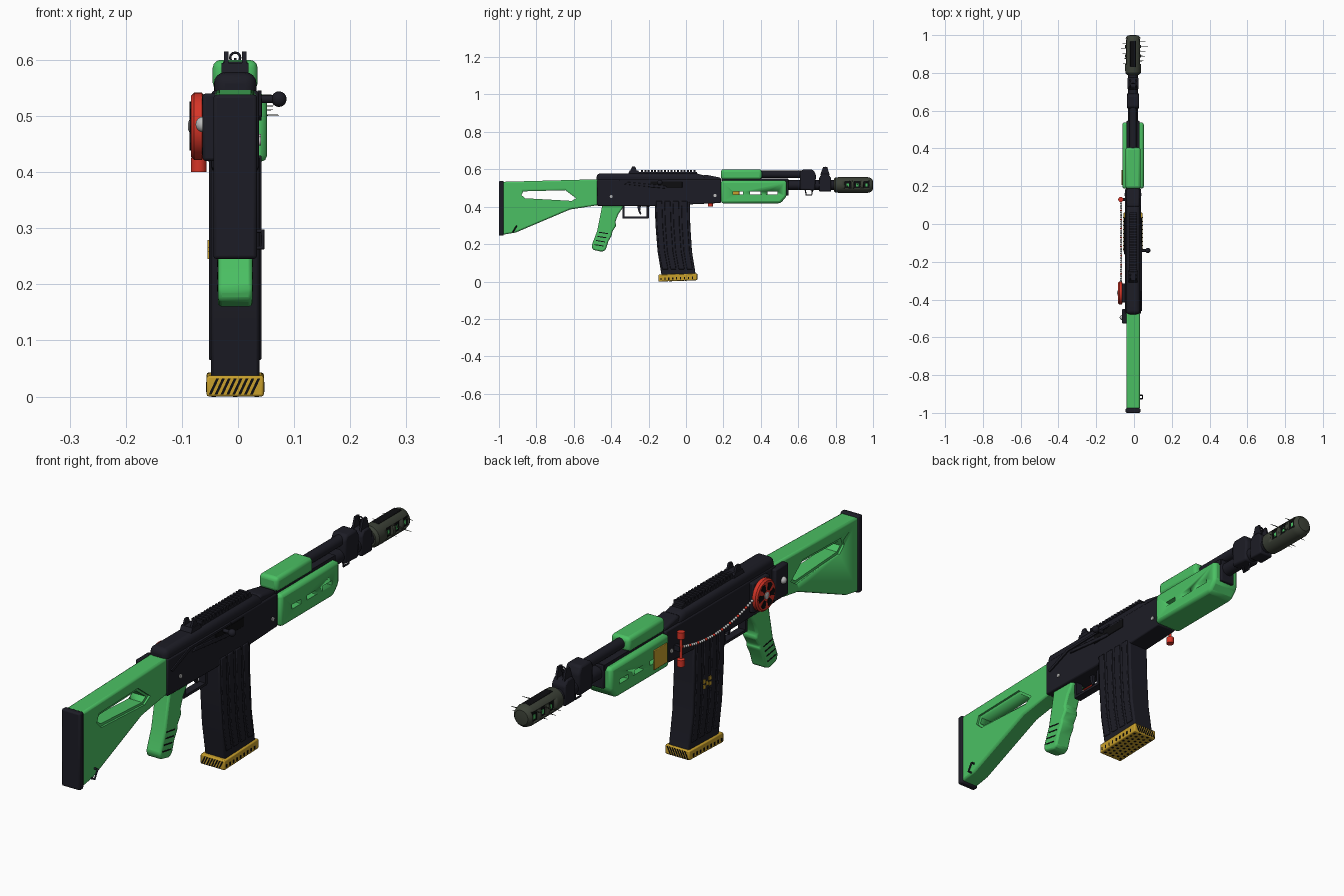
import bpy, bmesh, math, random
from mathutils import Vector, Matrix

random.seed(4)
CX = -0.005  # centre line of the rifle


def material(name, rgb):
    m = bpy.data.materials.new(name)
    m.diffuse_color = (*rgb, 1)
    return m


GREEN = material("bright green", (0.07, 0.53, 0.125))
BLACK = material("blue black", (0.012, 0.012, 0.019))
DARK = material("deep black", (0.004, 0.004, 0.005))
OLIVE = material("dark olive", (0.045, 0.053, 0.038))
RED = material("red", (0.68, 0.035, 0.02))
GOLD = material("gold", (0.58, 0.35, 0.025))
SILVER = material("silver", (0.5, 0.5, 0.5))


def finish(name, bm, mat, bevel=0, segs=2, smooth=True):
    bmesh.ops.recalc_face_normals(bm, faces=bm.faces)
    me = bpy.data.meshes.new(name)
    bm.to_mesh(me)
    bm.free()
    ob = bpy.data.objects.new(name, me)
    bpy.context.collection.objects.link(ob)
    me.materials.append(mat)
    if bevel:
        b = ob.modifiers.new("bevel", 'BEVEL')
        b.width, b.segments, b.limit_method = bevel, segs, 'ANGLE'
        b.angle_limit = math.radians(28)
    if smooth:
        bpy.ops.object.select_all(action='DESELECT')
        ob.select_set(True)
        bpy.context.view_layer.objects.active = ob
        bpy.ops.object.shade_smooth_by_angle(angle=math.radians(35))
    return ob


def prism(name, pts, a, b, mat, axis='x', bevel=0, segs=2):
    """Extrude a 2D outline from a to b along an axis."""
    put = {'x': lambda p, t: (t, p[0], p[1]), 'y': lambda p, t: (p[0], t, p[1]),
           'z': lambda p, t: (p[0], p[1], t)}[axis]
    bm = bmesh.new()
    lo = [bm.verts.new(put(p, a)) for p in pts]
    hi = [bm.verts.new(put(p, b)) for p in pts]
    bm.faces.new(lo)
    bm.faces.new(hi)
    for i in range(len(pts)):
        j = (i + 1) % len(pts)
        bm.faces.new((lo[i], lo[j], hi[j], hi[i]))
    return finish(name, bm, mat, bevel, segs)


def box(name, x, y, z, mat, bevel=0, segs=2):
    return prism(name, [(y[0], z[0]), (y[1], z[0]), (y[1], z[1]), (y[0], z[1])],
                 x[0], x[1], mat, 'x', bevel, segs)


def mid(w):
    return (CX - w, CX + w)


def lathe(name, prof, center, mat, axis='y', n=24):
    """Revolve (radius, distance) pairs; end caps are closed."""
    bm = bmesh.new()
    rings = []
    for r, d in prof:
        ring = []
        for i in range(n):
            t = 2 * math.pi * i / n
            u, v = r * math.cos(t), r * math.sin(t)
            p = {'x': (d, u, v), 'y': (u, d, v), 'z': (u, v, d)}[axis]
            ring.append(bm.verts.new(Vector(p) + Vector(center)))
        rings.append(ring)
    for A, B in zip(rings, rings[1:]):
        for i in range(n):
            bm.faces.new((A[i], A[(i + 1) % n], B[(i + 1) % n], B[i]))
    bm.faces.new(rings[0])
    bm.faces.new(rings[-1])
    return finish(name, bm, mat)


def ball(name, c, r, mat):
    bm = bmesh.new()
    bmesh.ops.create_uvsphere(bm, u_segments=14, v_segments=8, radius=r,
                              matrix=Matrix.Translation(c))
    return finish(name, bm, mat)


def wire(name, pts, r, mat, cyclic=False):
    cu = bpy.data.curves.new(name, 'CURVE')
    cu.dimensions, cu.bevel_depth, cu.bevel_resolution = '3D', r, 1
    s = cu.splines.new('POLY')
    s.points.add(len(pts) - 1)
    for p, q in zip(s.points, pts):
        p.co = (*q, 1)
    s.use_cyclic_u, cu.use_fill_caps = cyclic, True
    ob = bpy.data.objects.new(name, cu)
    bpy.context.collection.objects.link(ob)
    cu.materials.append(mat)
    return ob


def cut(ob, *cutters):
    for c in cutters:
        m = ob.modifiers.new("cut", 'BOOLEAN')
        m.operation, m.object, m.solver = 'DIFFERENCE', c, 'EXACT'
        c.hide_render = True
        c.hide_viewport = True


# Stock with a recessed window, butt plate and sling loop
stock = prism("stock", [(-0.98, 0.25), (-0.91, 0.262), (-0.62, 0.385), (-0.46, 0.41),
                        (-0.46, 0.547), (-0.98, 0.533)], *mid(0.036), GREEN, bevel=0.008)
hole = [(-0.88, 0.462), (-0.86, 0.445), (-0.61, 0.431), (-0.588, 0.445), (-0.645, 0.488), (-0.87, 0.482)]
rim = [(-0.893, 0.462), (-0.865, 0.435), (-0.605, 0.422), (-0.572, 0.443), (-0.645, 0.5), (-0.88, 0.494)]
cut(stock, prism("stock_hole_cutter", hole, -0.2, 0.2, GREEN),
    prism("stock_rim_cutter_right", rim, CX + 0.028, 0.2, GREEN),
    prism("stock_rim_cutter_left", rim, -0.2, CX - 0.028, GREEN))
box("butt_plate", mid(0.039), (-1.0, -0.975), (0.245, 0.538), BLACK, 0.006)
wire("sling_loop", [(0.03, -0.925, 0.265), (0.044, -0.925, 0.265), (0.044, -0.907, 0.295), (0.03, -0.907, 0.295)],
     0.004, BLACK)

# Receiver, top cover and front block
prism("receiver", [(-0.475, 0.405), (-0.2, 0.402), (0.187, 0.42), (0.187, 0.545), (-0.475, 0.545)],
      *mid(0.042), BLACK, bevel=0.005)
prism("top_cover", [(-0.478, 0.52), (0.11, 0.52), (0.11, 0.563), (0.06, 0.577), (-0.478, 0.578)],
      *mid(0.038), BLACK, bevel=0.02, segs=4)
prism("front_block", [(0.09, 0.52), (0.187, 0.52), (0.187, 0.555), (0.11, 0.57), (0.09, 0.57)],
      *mid(0.034), BLACK, bevel=0.008)

# Top rail with teeth
box("rail_base", mid(0.02), (-0.295, 0.06), (0.57, 0.586), BLACK)
for i in range(17):
    y = -0.24 + i * 0.0175
    box("rail_tooth", mid(0.022), (y, y + 0.01), (0.582, 0.597), BLACK)

# Rear sight
prism("rear_sight_base", [(-0.31, 0.575), (-0.245, 0.575), (-0.255, 0.594), (-0.3, 0.594)],
      *mid(0.024), BLACK)
for s in (-1, 1):
    x = CX + s * 0.016
    prism("rear_sight_ear", [(-0.3, 0.59), (-0.262, 0.59), (-0.272, 0.615), (-0.288, 0.615)],
          x - 0.004, x + 0.004, BLACK)

# Right side: bolt handle, port, selector and pins
box("ejection_port", (0.036, 0.0395), (-0.19, -0.02), (0.5, 0.535), DARK, 0.002)
lathe("bolt_arm", [(0.007, 0.03), (0.007, 0.07)], (0, -0.14, 0.53), BLACK, 'x', 12)
ball("bolt_knob", (0.073, -0.14, 0.53), 0.014, BLACK)
prism("selector_lever", [(-0.33, 0.52), (-0.31, 0.532), (-0.11, 0.512), (-0.1, 0.5), (-0.12, 0.498)],
      0.035, 0.043, BLACK, bevel=0.002)
prism("dust_lip", [(-0.46, 0.5), (-0.35, 0.545), (-0.1, 0.545), (-0.1, 0.538), (-0.34, 0.535), (-0.45, 0.492)],
      0.035, 0.042, BLACK)
for y, z in ((-0.40, 0.455), (0.155, 0.46)):
    lathe("pin", [(0.008, CX - 0.046), (0.008, CX + 0.046)], (0, y, z), SILVER, 'x', 12)

# Pistol grip with finger steps and side grooves
grip = [(-0.445, 0.42), (-0.335, 0.42), (-0.337, 0.395), (-0.362, 0.36), (-0.378, 0.318), (-0.372, 0.3),
        (-0.395, 0.265), (-0.395, 0.25), (-0.415, 0.215), (-0.43, 0.168), (-0.45, 0.159), (-0.498, 0.17),
        (-0.505, 0.192), (-0.475, 0.27)]
prism("pistol_grip", grip, *mid(0.031), GREEN, bevel=0.008)
for s in (-1, 1):
    for k in range(4):
        y, z = -0.475 + k * 0.008, 0.195 + k * 0.022
        x = CX + s * 0.031
        prism("grip_groove", [(y - 0.015, z), (y + 0.035, z - 0.008), (y + 0.035, z - 0.003), (y - 0.015, z + 0.005)],
              x - 0.001, x + 0.001, DARK)

# Trigger and guard
for y0, y1, z0, z1 in ((-0.34, -0.328, 0.34, 0.41), (-0.34, -0.2, 0.338, 0.348), (-0.21, -0.198, 0.34, 0.41)):
    box("trigger_guard", mid(0.015), (y0, y1), (z0, z1), BLACK)
prism("trigger", [(-0.262, 0.41), (-0.24, 0.41), (-0.245, 0.38), (-0.238, 0.36), (-0.246, 0.358), (-0.256, 0.38)],
      *mid(0.006), BLACK)

# Curved magazine with ribs
def mag_line(f):
    back = [(-0.168, 0.43), (-0.163, 0.3), (-0.152, 0.16), (-0.13, 0.03)]
    front = [(0.02, 0.43), (0.023, 0.3), (0.032, 0.16), (0.053, 0.03)]
    return [(b[0] + (c[0] - b[0]) * f, b[1]) for b, c in zip(back, front)]


prism("magazine", mag_line(0) + mag_line(1)[::-1], *mid(0.043), BLACK, bevel=0.005)
for f in (0.04, 0.28, 0.52, 0.76):
    a, b = mag_line(f), mag_line(f + 0.17)
    a[-1], b[-1] = (a[-1][0] - 0.004, 0.065), (b[-1][0] - 0.004, 0.065)
    prism("magazine_rib", a + b[::-1], *mid(0.047), BLACK, bevel=0.003)
for dy, dz in ((-0.02, 0.0), (-0.02, 0.02), (-0.004, 0.008), (0.014, 0.0), (0.014, 0.02)):
    box("magazine_mark", (CX - 0.049, CX - 0.046), (-0.055 + dy, -0.043 + dy), (0.245 + dz, 0.259 + dz), GOLD)

# Gold magazine foot with hazard stripes and dimpled underside
prism("magazine_foot", [(-0.147, 0.0), (0.06, 0.007), (0.06, 0.043), (-0.147, 0.037)],
      *mid(0.051), GOLD, bevel=0.004)
for y in (-0.147, 0.06):
    z = 0.004 if y < 0 else 0.011
    for k in range(8):
        x = CX - 0.047 + k * 0.0105
        prism("foot_stripe", [(x, z), (x + 0.005, z), (x + 0.018, z + 0.028), (x + 0.013, z + 0.028)],
              y - 0.001, y + 0.001, DARK, 'y')
for s in (-1, 1):
    for k in range(9):
        y, z = -0.137 + k * 0.021, 0.008 + k * 0.0007
        box("foot_side_dot", (CX + s * 0.051 - 0.001, CX + s * 0.051 + 0.001), (y, y + 0.006), (z, z + 0.012), DARK)
for i in range(9):
    for j in range(5):
        x, y = CX - 0.038 + j * 0.019, -0.13 + i * 0.0215 + (j % 2) * 0.008
        z = (y + 0.147) * 0.034
        box("foot_dimple", (x - 0.004, x + 0.004), (y - 0.004, y + 0.004), (z - 0.001, z + 0.002), DARK)

# Handguard with through slots, upper guard, gold plate
guard = prism("lower_handguard", [(0.187, 0.418), (0.505, 0.418), (0.538, 0.455), (0.538, 0.54), (0.187, 0.54)],
              *mid(0.057), GREEN, bevel=0.012)
cut(guard, *[box("slot_cutter", (-0.2, 0.2), (y, y + 0.055), (0.465, 0.482), GREEN, 0) for y in (0.25, 0.342, 0.435)])
box("upper_handguard", mid(0.04), (0.187, 0.405), (0.545, 0.6), GREEN, 0.014, 3)
box("handguard_seam", mid(0.034), (0.19, 0.545), (0.53, 0.552), BLACK)
box("handguard_cap", mid(0.03), (0.53, 0.548), (0.46, 0.55), BLACK, 0.004)
box("gold_plate", (CX - 0.061, CX - 0.056), (0.205, 0.285), (0.44, 0.515), GOLD, 0.002)

# Barrel, gas tube, gas block, front sight
lathe("barrel", [(0.026, 0.52), (0.026, 0.82)], (CX, 0, 0.516), BLACK)
lathe("gas_tube", [(0.02, 0.39), (0.02, 0.64)], (CX, 0, 0.573), BLACK)
prism("gas_block", [(0.61, 0.49), (0.69, 0.487), (0.695, 0.57), (0.68, 0.598), (0.62, 0.598), (0.608, 0.58)],
      *mid(0.031), BLACK, bevel=0.008)
wire("lower_loop", [(CX, 0.638, 0.49), (CX, 0.642, 0.463), (CX, 0.672, 0.463), (CX, 0.676, 0.49)], 0.004, BLACK)
prism("front_sight_base", [(0.712, 0.48), (0.775, 0.48), (0.775, 0.555), (0.76, 0.575), (0.725, 0.575), (0.712, 0.555)],
      *mid(0.029), BLACK, bevel=0.005)
for s in (-1, 1):
    x = CX + s * 0.016
    prism("front_sight_ear", [(0.718, 0.57), (0.768, 0.57), (0.755, 0.613), (0.733, 0.613)],
          x - 0.004, x + 0.004, BLACK)
wire("front_sight_ring", [(CX + 0.009 * math.cos(k * math.pi / 6), 0.745, 0.604 + 0.009 * math.sin(k * math.pi / 6))
                          for k in range(12)], 0.0025, BLACK, True)
box("front_sight_post", mid(0.002), (0.742, 0.748), (0.57, 0.603), BLACK)

# Muzzle device with side windows, top strip and thorns
muzzle = lathe("muzzle", [(0.032, 0.79), (0.041, 0.8), (0.042, 0.83), (0.042, 0.97), (0.038, 0.988),
                          (0.028, 0.998), (0.012, 1.0)], (CX, 0, 0.516), OLIVE, n=32)
for y in (0.848, 0.898, 0.948):
    for s in (-1, 1):
        xs = sorted((CX + s * 0.03, CX + s * 0.1))
        cut(muzzle, box("window_cutter", xs, (y, y + 0.034), (0.498, 0.538), DARK))
        xs = sorted((CX + s * 0.027, CX + s * 0.031))
        box("window_backing", xs, (y + 0.001, y + 0.033), (0.499, 0.537), DARK)
        xs = sorted((CX + s * 0.03, CX + s * 0.033))
        box("window_inset", xs, (y + 0.011, y + 0.023), (0.508, 0.524), GREEN)
box("muzzle_top_strip", mid(0.015), (0.83, 0.97), (0.55, 0.559), DARK, 0.003)
for k in range(10):
    s, y = (-1, 1)[k % 2], 0.85 + 0.013 * k
    z = 0.516 + random.uniform(-0.025, 0.025)
    lathe("thorn", [(0.0025, 0.03), (0.0004, random.uniform(0.06, 0.075))] if s > 0 else
          [(0.0025, -0.035), (0.0004, random.uniform(-0.07, -0.06))], (0, y, z), OLIVE, 'x', 5)

# Left side: red wheel with dark openings and silver hub
C = (0, -0.365, 0.482)
box("wheel_mount", (-0.064, -0.04), (-0.415, -0.315), (0.425, 0.54), BLACK, 0.006)
lathe("red_wheel", [(0.05, -0.06), (0.06, -0.064), (0.06, -0.078), (0.054, -0.084), (0.02, -0.084)], C, RED, 'x', 32)
for k in range(6):
    t = k * math.pi / 3
    pts = [(C[1] + r * math.cos(t + d), C[2] + r * math.sin(t + d))
           for r, d in ((0.02, -0.32), (0.045, -0.3), (0.049, 0), (0.045, 0.3), (0.02, 0.32))]
    prism("wheel_opening", pts, -0.086, -0.083, DARK)
lathe("wheel_hub", [(0.014, -0.08), (0.013, -0.086), (0.006, -0.089)], C, SILVER, 'x', 16)

# Rear bracket and bolt
box("rear_bracket", (-0.063, -0.035), (-0.528, -0.45), (0.42, 0.54), BLACK, 0.005)
ball("rear_bolt", (-0.062, -0.495, 0.485), 0.014, SILVER)

# Red post and sagging bead chain
lathe("red_post", [(0.014, 0.40), (0.014, 0.425), (0.006, 0.43), (0.006, 0.5), (0.014, 0.505), (0.014, 0.53)],
      (-0.07, 0.13, 0), RED, 'z', 14)
box("post_bracket", (-0.07, -0.04), (0.122, 0.138), (0.455, 0.475), BLACK)
for k in range(36):
    t = k / 35
    z = 0.482 + (0.468 - 0.482) * t - 0.14 * t * (1 - t)
    ball("chain_bead", (-0.068, -0.30 + 0.42 * t, z), 0.0055, RED if k % 4 == 3 else SILVER)
